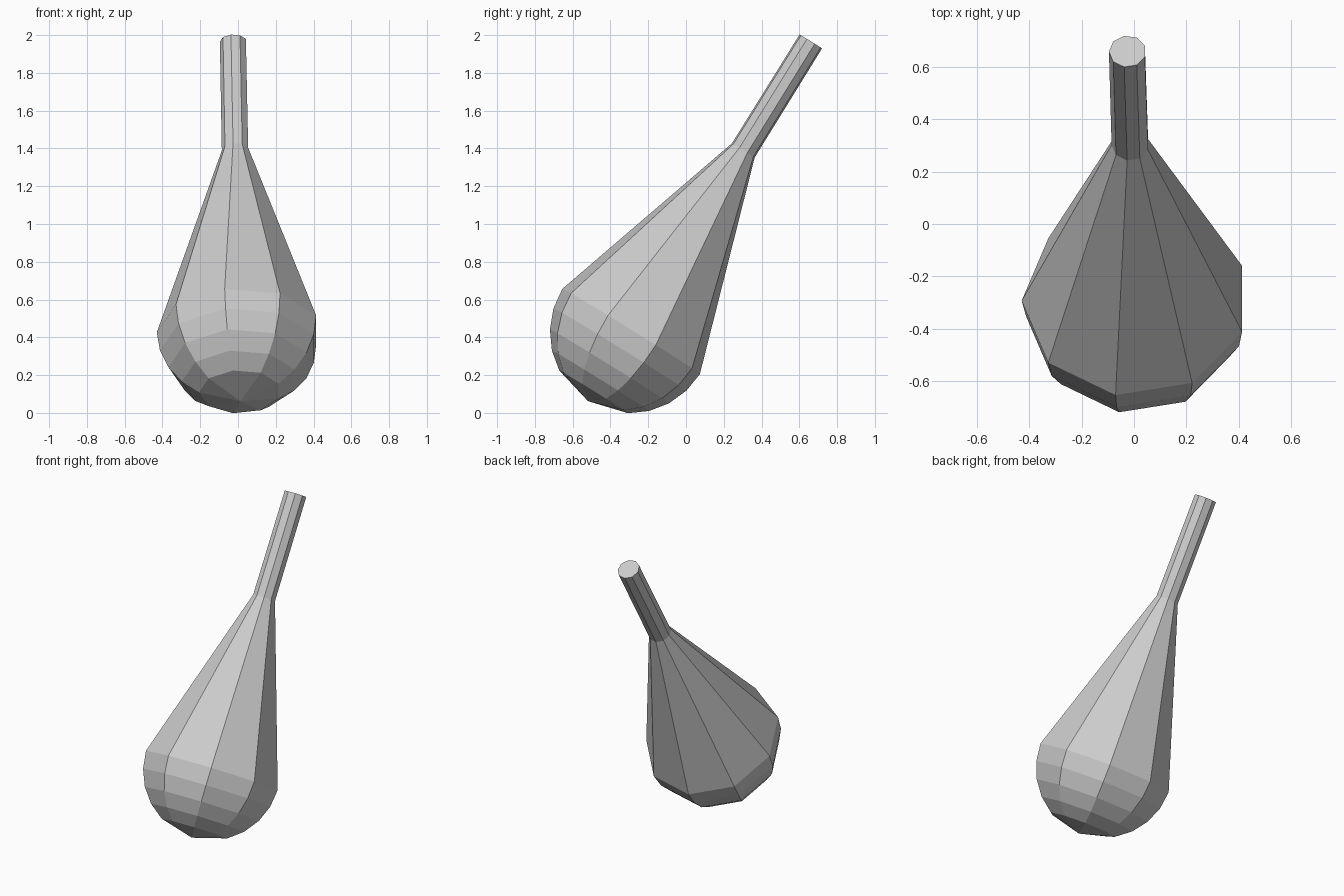
import bpy, bmesh, math
from mathutils import Vector, Matrix

if "Cube" in bpy.data.objects:
    bpy.data.objects.remove(bpy.data.objects["Cube"])

SIDES = 9
R = 0.435
START = math.radians(20)

# Profile (radius, height along axis): rounded bowl, cone shoulder, thin neck
profile = [(R * math.cos(math.radians(a)), -R * math.sin(math.radians(a)))
           for a in (60, 45, 30, 15, 0)]
profile += [(0.072, 1.127), (0.071, 1.805)]

# Leaning frame: origin at the bowl centre, local z along the neck
origin = Vector((0.005, -0.29, 0.432))
z = (Vector((-0.025, 0.66, 1.965)) - origin).normalized()
y = z.cross(Vector((1, 0, 0))).normalized()
x = y.cross(z)
frame = Matrix.Translation(origin) @ Matrix((x, y, z)).transposed().to_4x4()

bm = bmesh.new()
rings = []
for r, h in profile:
    rings.append([bm.verts.new((r * math.cos(START + math.tau * i / SIDES),
                                r * math.sin(START + math.tau * i / SIDES), h))
                  for i in range(SIDES)])

# Bowl, shoulder and neck walls
for low, high in zip(rings, rings[1:]):
    for i in range(SIDES):
        j = (i + 1) % SIDES
        bm.faces.new((low[i], low[j], high[j], high[i]))

# Bottom fan and flat neck cap
pole = bm.verts.new((0, 0, -R))
for i in range(SIDES):
    bm.faces.new((pole, rings[0][(i + 1) % SIDES], rings[0][i]))
bm.faces.new(rings[-1])

bm.transform(frame)
bmesh.ops.recalc_face_normals(bm, faces=bm.faces[:])
mesh = bpy.data.meshes.new("flask")
bm.to_mesh(mesh)
bm.free()
bpy.context.collection.objects.link(bpy.data.objects.new("flask", mesh))
